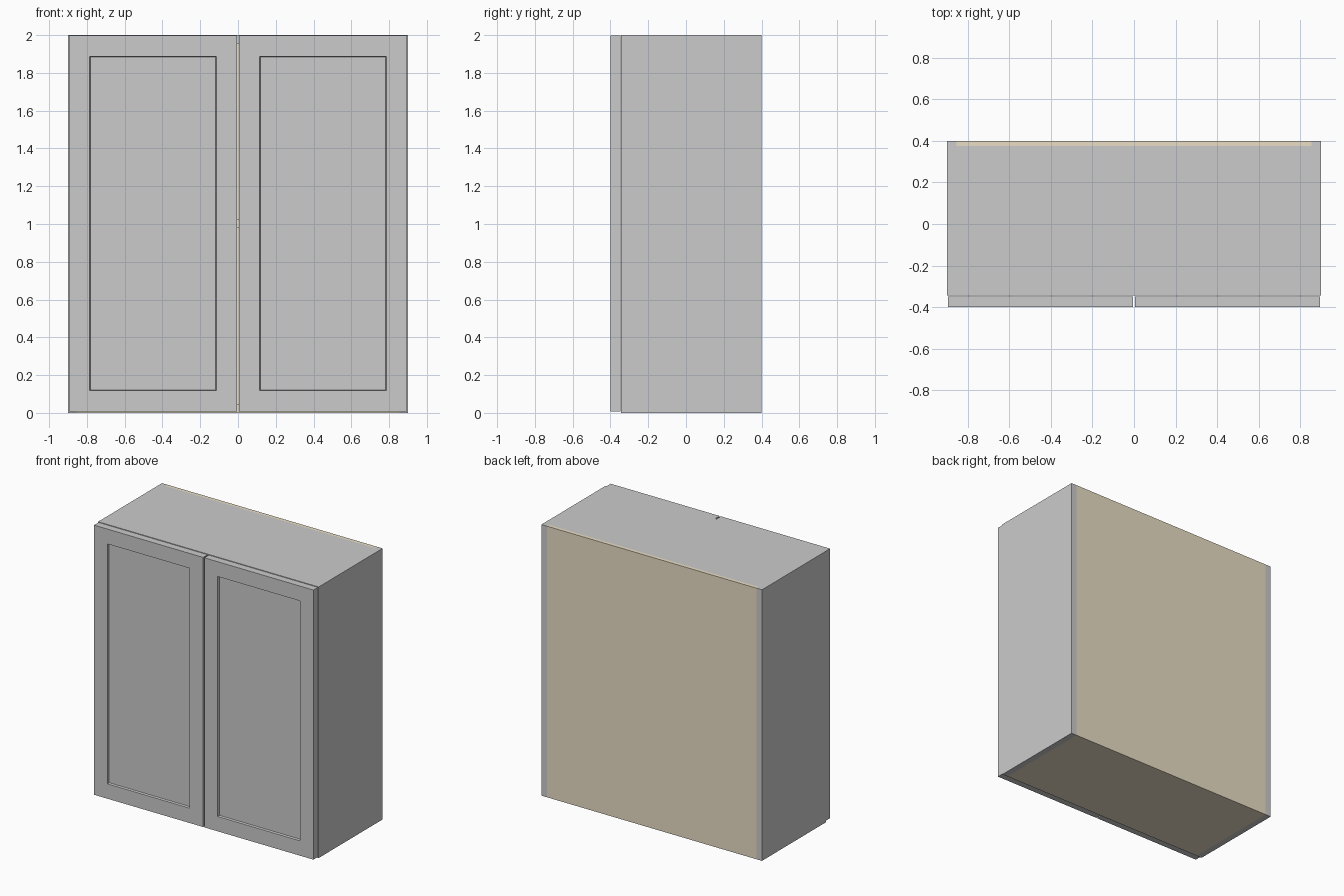
import bpy, bmesh

if "Cube" in bpy.data.objects:
    bpy.data.objects.remove(bpy.data.objects["Cube"])

tan = bpy.data.materials.new("tan_wood")
tan.diffuse_color = (0.82, 0.73, 0.56, 1)
tan.use_nodes = True
tan.node_tree.nodes["Principled BSDF"].inputs["Base Color"].default_value = tan.diffuse_color


def box(name, lo, hi, mat=None, recess=None):
    """Axis-aligned panel; recess = (frame width, slope width, depth) on the front."""
    bm = bmesh.new()
    bmesh.ops.create_cube(bm, size=1)
    for v in bm.verts:
        for i in range(3):
            v.co[i] = hi[i] if v.co[i] > 0 else lo[i]
    bm.normal_update()
    if recess:
        frame, slope, depth = recess
        front = [f for f in bm.faces if f.normal.y < -0.9]
        bmesh.ops.inset_region(bm, faces=front, thickness=frame)
        bmesh.ops.inset_region(bm, faces=front, thickness=slope, depth=-depth)
    bmesh.ops.recalc_face_normals(bm, faces=bm.faces)
    mesh = bpy.data.meshes.new(name)
    bm.to_mesh(mesh)
    bm.free()
    obj = bpy.data.objects.new(name, mesh)
    bpy.context.collection.objects.link(obj)
    if mat:
        mesh.materials.append(mat)
    return obj


X, T = 0.9, 0.045           # half width, board thickness
F, B = -0.345, 0.4          # carcass front and back
INNER = X - T
BACK = B - 0.025            # inside face of the back panel

# Sides and shaker doors, left and right
for side, s in (("left", -1), ("right", 1)):
    x0, x1 = sorted((s * INNER, s * X))
    box(side + "_side_panel", (x0, F, 0), (x1, B, 2))
    x0, x1 = sorted((s * 0.005, s * 0.895))
    box(side + "_door", (x0, -0.4, 0.008), (x1, -0.348, 1.997),
        recess=(0.155, 0.005, 0.015))

# Top, bottom, shelf and back between the sides
box("top_panel", (-INNER, F, 2 - T), (INNER, BACK, 2))
box("bottom_panel", (-INNER, F, 0), (INNER, BACK, T), tan)
box("shelf", (-INNER, F + 0.03, 0.98), (INNER, BACK, 1.025), tan)
box("back_panel", (-INNER, BACK, 0), (INNER, B, 2), tan)
